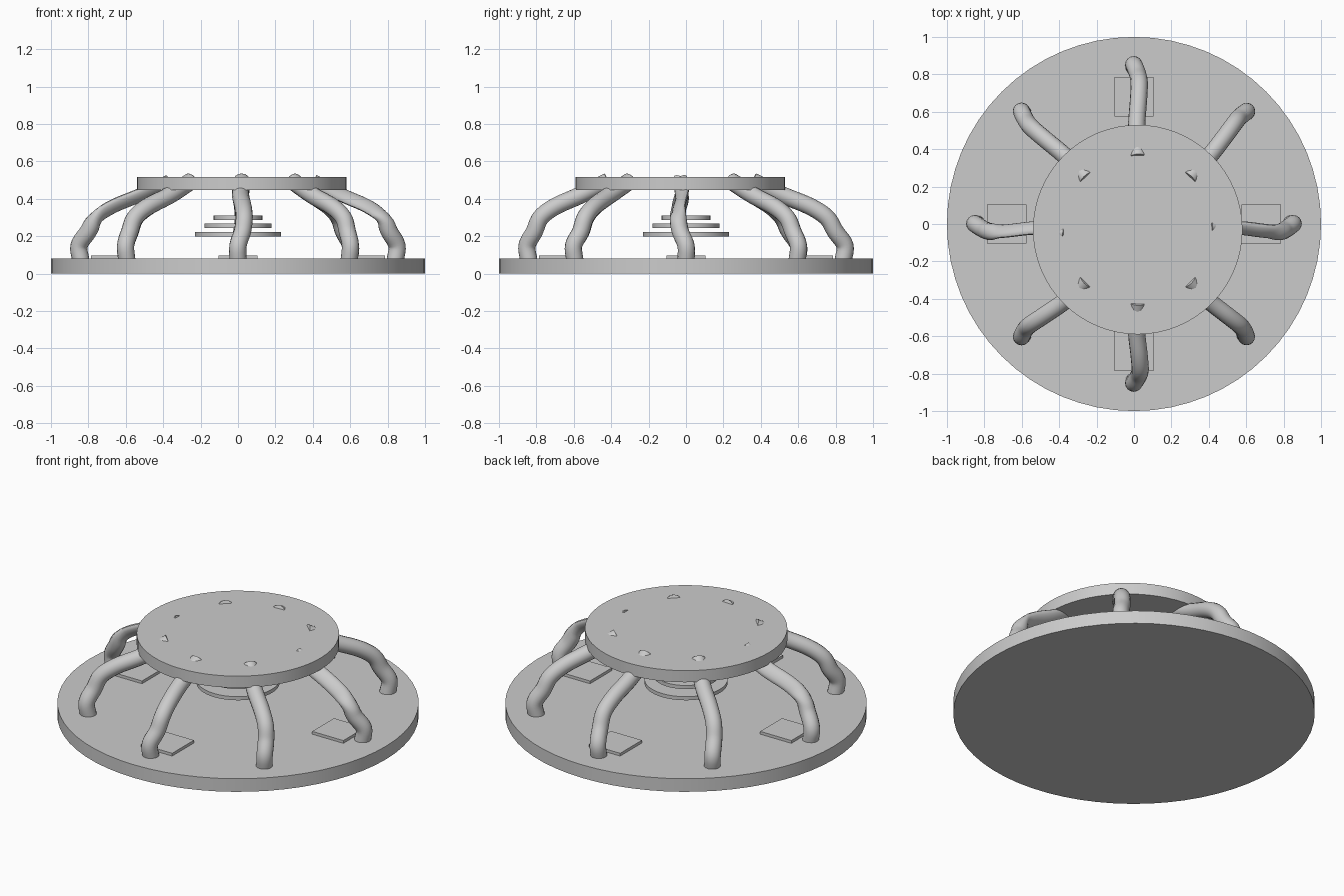
import bpy, bmesh
from math import sin, cos, pi, radians
from mathutils import Vector

if "Cube" in bpy.data.objects:
    bpy.data.objects.remove(bpy.data.objects["Cube"])

grey = bpy.data.materials.new("plain grey")
grey.use_nodes = True
GREY = (0.6, 0.6, 0.6, 1)
grey.diffuse_color = GREY
grey.node_tree.nodes["Principled BSDF"].inputs["Base Color"].default_value = GREY


def finish(ob, name):
    ob.name = name
    ob.data.materials.append(grey)
    bpy.ops.object.select_all(action='DESELECT')
    ob.select_set(True)
    bpy.context.view_layer.objects.active = ob
    bpy.ops.object.shade_smooth_by_angle(angle=radians(40))


def disc(name, radius, low, high, x=0, y=0):
    bpy.ops.mesh.primitive_cylinder_add(vertices=64, radius=radius, depth=high - low,
                                        location=(x, y, (low + high) / 2))
    finish(bpy.context.object, name)


def smooth_path(points, steps=5):
    """Catmull-Rom curve through the points."""
    pts = [points[0] * 2 - points[1]] + points + [points[-1] * 2 - points[-2]]
    path = []
    for a, b, c, d in zip(pts, pts[1:], pts[2:], pts[3:]):
        for i in range(steps):
            t = i / steps
            path.append((b * 2 + (c - a) * t + (a * 2 - b * 5 + c * 4 - d) * t * t
                         + (b * 3 - a - c * 3 + d) * t ** 3) / 2)
    return path + [points[-1]]


def tube(name, points, side, radius, flat, sides=16):
    """Sweep a round section that may flatten and tilt above the elbow."""
    path = smooth_path(points)
    bm = bmesh.new()
    rings = []
    for i, p in enumerate(path):
        tangent = (path[min(i + 1, len(path) - 1)] - path[max(i - 1, 0)]).normalized()
        across = (side - tangent * side.dot(tangent)).normalized()
        up = across.cross(tangent)
        amount = flat * min(1, max(0, (i / len(path) - 0.4) * 6))
        u = across * cos(amount) + up * sin(amount)
        v = (up * cos(amount) - across * sin(amount)) * (1 - 0.6 * amount)
        rings.append([bm.verts.new(p + (u * cos(a) + v * sin(a)) * radius)
                      for a in (2 * pi * k / sides for k in range(sides))])
    for low, high in zip(rings, rings[1:]):
        for k in range(sides):
            n = (k + 1) % sides
            bm.faces.new((low[k], low[n], high[n], high[k]))
    bm.faces.new(rings[0])
    bm.faces.new(rings[-1])
    bmesh.ops.recalc_face_normals(bm, faces=bm.faces)
    mesh = bpy.data.meshes.new(name)
    bm.to_mesh(mesh)
    bm.free()
    ob = bpy.data.objects.new(name, mesh)
    bpy.context.collection.objects.link(ob)
    finish(ob, name)


# Base, floating rings and offset top
TOP = Vector((0.02, -0.03, 0))
disc("base", 1, 0, 0.08)
for name, radius, z in (("lower_plate", 0.23, 0.2), ("middle_plate", 0.18, 0.245),
                        ("upper_plate", 0.13, 0.288)):
    disc(name, radius, z, z + 0.022)
disc("top", 0.56, 0.447, 0.518, TOP.x, TOP.y)

# Square pads on the base
for i in range(4):
    a = i * pi / 2
    bpy.ops.mesh.primitive_cube_add(size=1, location=(0.68 * cos(a), 0.68 * sin(a), 0.085))
    pad = bpy.context.object
    pad.scale = (0.21, 0.21, 0.024)
    finish(pad, "pad_%d" % (i + 1))

# Bent legs: radius from the middle, height, share of the top's offset
PROFILE = ((0.84, 0.07, 0), (0.85, 0.15, 0), (0.805, 0.225, 0.2), (0.765, 0.3, 0.4),
           (0.68, 0.36, 0.6), (0.54, 0.42, 0.8), (0.385, 0.494, 1))
SWAY = (0, 0, 0.8, 1, 0.6, -0.1, 0)
BEND = (-0.03, 0.015, -0.02, 0.02, 0.03, -0.025, 0.025, 0.02)
for i in range(8):
    a = i * pi / 4
    out = Vector((cos(a), sin(a), 0))
    side = Vector((-sin(a), cos(a), 0))
    points = [out * r + TOP * share + side * BEND[i] * sway + Vector((0, 0, z))
              for (r, z, share), sway in zip(PROFILE, SWAY)]
    tube("leg_%d" % (i + 1), points, side, 0.046, 0.8 if i in (0, 4) else 0)
